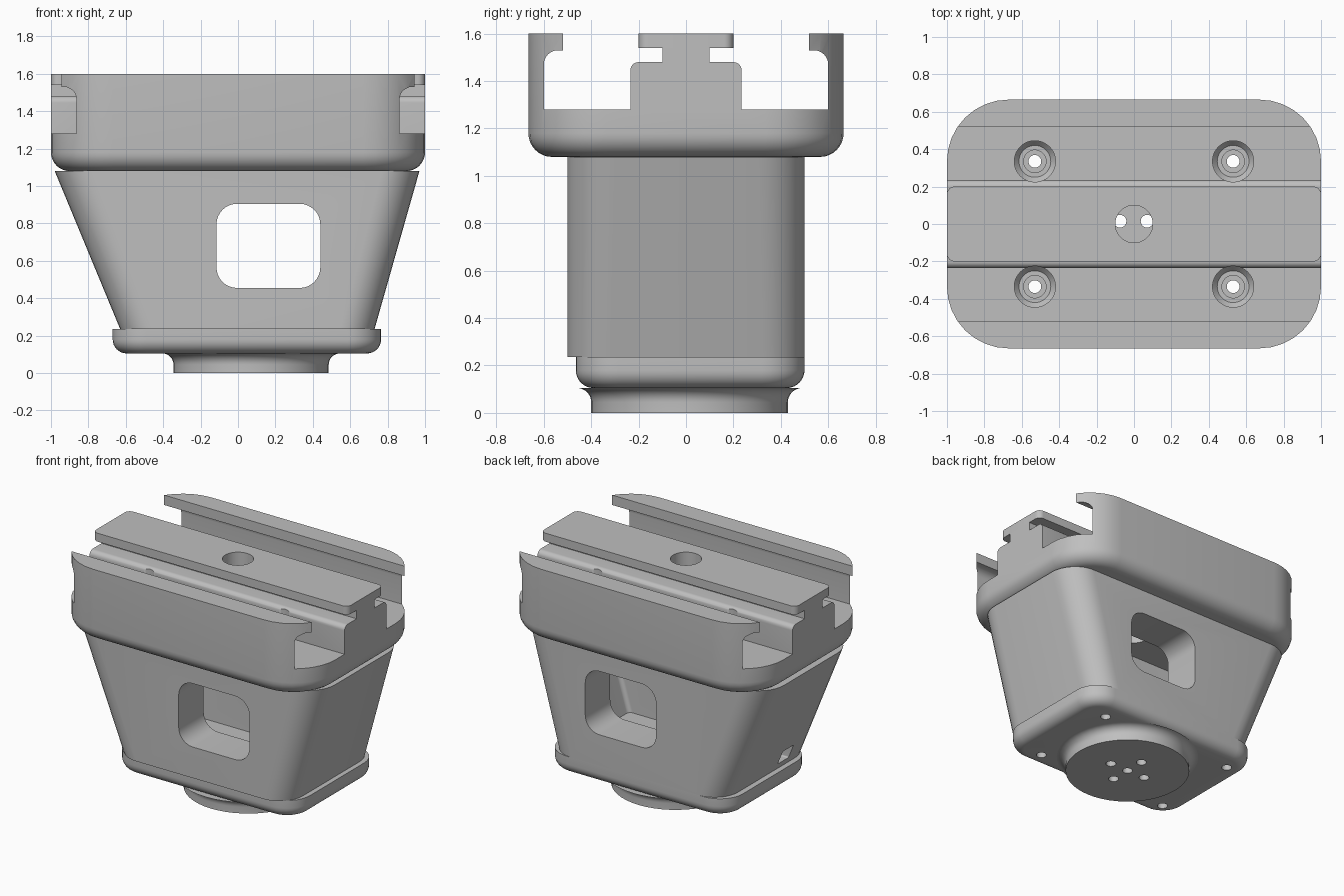
import bpy, bmesh
from math import sin, cos, pi

if "Cube" in bpy.data.objects:
    bpy.data.objects.remove(bpy.data.objects["Cube"], do_unlink=True)

grey = bpy.data.materials.new("plain grey")
grey.use_nodes = True
COLOUR = (0.52, 0.52, 0.52, 1)
grey.diffuse_color = COLOUR
grey.node_tree.nodes["Principled BSDF"].inputs["Base Color"].default_value = COLOUR


def arc(cx, cy, r, a0, a1, n=8):
    """Points on an arc, angles in quarter turns."""
    return [(cx + r * cos((a0 + (a1 - a0) * i / n) * pi / 2),
             cy + r * sin((a0 + (a1 - a0) * i / n) * pi / 2)) for i in range(n + 1)]


def rounded(x0, x1, y0, y1, r):
    corners = [(x1 - r, y1 - r), (x0 + r, y1 - r), (x0 + r, y0 + r), (x1 - r, y0 + r)]
    return [p for q, (cx, cy) in enumerate(corners) for p in arc(cx, cy, r, q, q + 1)]


def loft(name, rings):
    """Skin a list of equal-length rings of 3D points and cap both ends."""
    bm = bmesh.new()
    loops = [[bm.verts.new(p) for p in ring] for ring in rings]
    n = len(loops[0])
    for a, b in zip(loops, loops[1:]):
        for i in range(n):
            j = (i + 1) % n
            bm.faces.new((a[i], a[j], b[j], b[i]))
    bm.faces.new(loops[0][::-1])
    bm.faces.new(loops[-1])
    bmesh.ops.recalc_face_normals(bm, faces=bm.faces)
    mesh = bpy.data.meshes.new(name)
    bm.to_mesh(mesh)
    bm.free()
    mesh.materials.append(grey)
    obj = bpy.data.objects.new(name, mesh)
    bpy.context.collection.objects.link(obj)
    return obj


def level(points, z):
    return [(x, y, z) for x, y in points]


def slab(name, x0, x1, y0, y1, r, z0, z1, fillet=0):
    """Rounded plate with an optional fillet round its lower edge."""
    steps = arc(0, 0, fillet, 0, 1) if fillet else [(0, 0)]
    rings = []
    for c, s in steps:
        d = fillet - s if fillet else 0
        d = fillet - s
        z = z0 + fillet - c
        rings.append(level(rounded(x0 + d, x1 - d, y0 + d, y1 - d, r - d), z))
    return loft(name, rings + [level(rounded(x0, x1, y0, y1, r), z1)])


def disc(name, x, y, profile):
    """Turned part from (radius, height) pairs."""
    return loft(name, [level(arc(x, y, r, 0, 4, 48)[:-1], z) for r, z in profile])


def along(name, axis, points, start, end):
    """Extrude a profile along x or y."""
    def place(t):
        return [(t, a, b) if axis == "x" else (a, t, b) for a, b in points]
    return loft(name, [place(start), place(end)])


def cut(targets, cutters):
    for target in targets:
        for cutter in cutters:
            mod = target.modifiers.new("cut", "BOOLEAN")
            mod.operation = "DIFFERENCE"
            mod.solver = "EXACT"
            mod.object = cutter
            bpy.context.view_layer.objects.active = target
            bpy.ops.object.modifier_apply(modifier=mod.name)
    for cutter in cutters:
        bpy.data.objects.remove(cutter, do_unlink=True)


# Main parts
carriage = slab("carriage", -1, 1, -0.665, 0.665, 0.33, 1.08, 1.6, 0.1)
rail_cap = slab("rail_cap", -1, 1, -0.2, 0.2, 0.04, 1.54, 1.6)
body = loft("tapered_body", [
    level(rounded(-0.63, 0.73, -0.5, 0.5, 0.18), 0.235),
    level(rounded(-0.98, 0.97, -0.5, 0.5, 0.2), 1.08)])
base = slab("base_plate", -0.67, 0.765, -0.465, 0.5, 0.18, 0.105, 0.235, 0.075)
flare = [(0.475 - c, s) for c, s in arc(0, 0.045, 0.06, 0, 1)]
puck = disc("round_foot", 0.07, 0.015, [(0.415, 0)] + flare)

# Undercut channels either side of the rail
half = ([(0.235, 1.28), (0.6, 1.28)] + arc(0.54, 1.47, 0.06, 0, 1)
        + [(0.52, 1.53), (0.52, 1.7), (-0.01, 1.7), (-0.01, 1.54), (0.1, 1.54), (0.1, 1.48)]
        + arc(0.2, 1.445, 0.035, 1, 0))
cut([carriage], [along("channel", "x", [(s * y, z) for y, z in half], -1.2, 1.2)
                 for s in (1, -1)])

# Hollow inside, side windows and cable slot
cavity = loft("cavity", [
    level(rounded(-0.51, 0.6, -0.22, 0.22, 0.03), 0.27),
    level(rounded(-0.87, 0.85, -0.22, 0.22, 0.03), 1.1)])
window = along("window", "y", rounded(-0.115, 0.44, 0.455, 0.905, 0.11), -0.7, 0.7)
slot = along("slot", "x", rounded(-0.22, -0.1, 0.28, 0.38, 0.01), -0.9, -0.4)
cut([body], [cavity, window, slot])

# Screw holes with counterbores, through every layer
screws = [(x, y) for x in (-0.53, 0.53) for y in (-0.335, 0.335)]
cut([carriage], [disc("counterbore", x, y, [(0.06, 1.15), (0.06, 1.18), (0.085, 1.18),
                                          (0.11, 1.21), (0.11, 1.5)]) for x, y in screws])
cut([carriage, body, base], [disc("screw_hole", x, y, [(0.034, 0), (0.034, 1.3)])
                             for x, y in screws])

# Central bore and the five foot holes
cut([carriage, rail_cap], [disc("bore", 0, 0, [(0.1, 1), (0.1, 1.7)])])
spots = [(0, 0), (0.145, 0), (-0.145, 0), (0, 0.145), (0, -0.145)]
cut([body, base, puck], [disc("foot_hole", 0.07 + x, 0.015 + y, [(0.034, -0.1), (0.034, 0.4)])
                         for x, y in spots])

# Smooth the fillets, keep the edges crisp
bpy.ops.object.select_all(action="DESELECT")
for part in (carriage, rail_cap, body, base, puck):
    part.select_set(True)
bpy.context.view_layer.objects.active = body
bpy.ops.object.shade_smooth_by_angle(angle=0.5)
